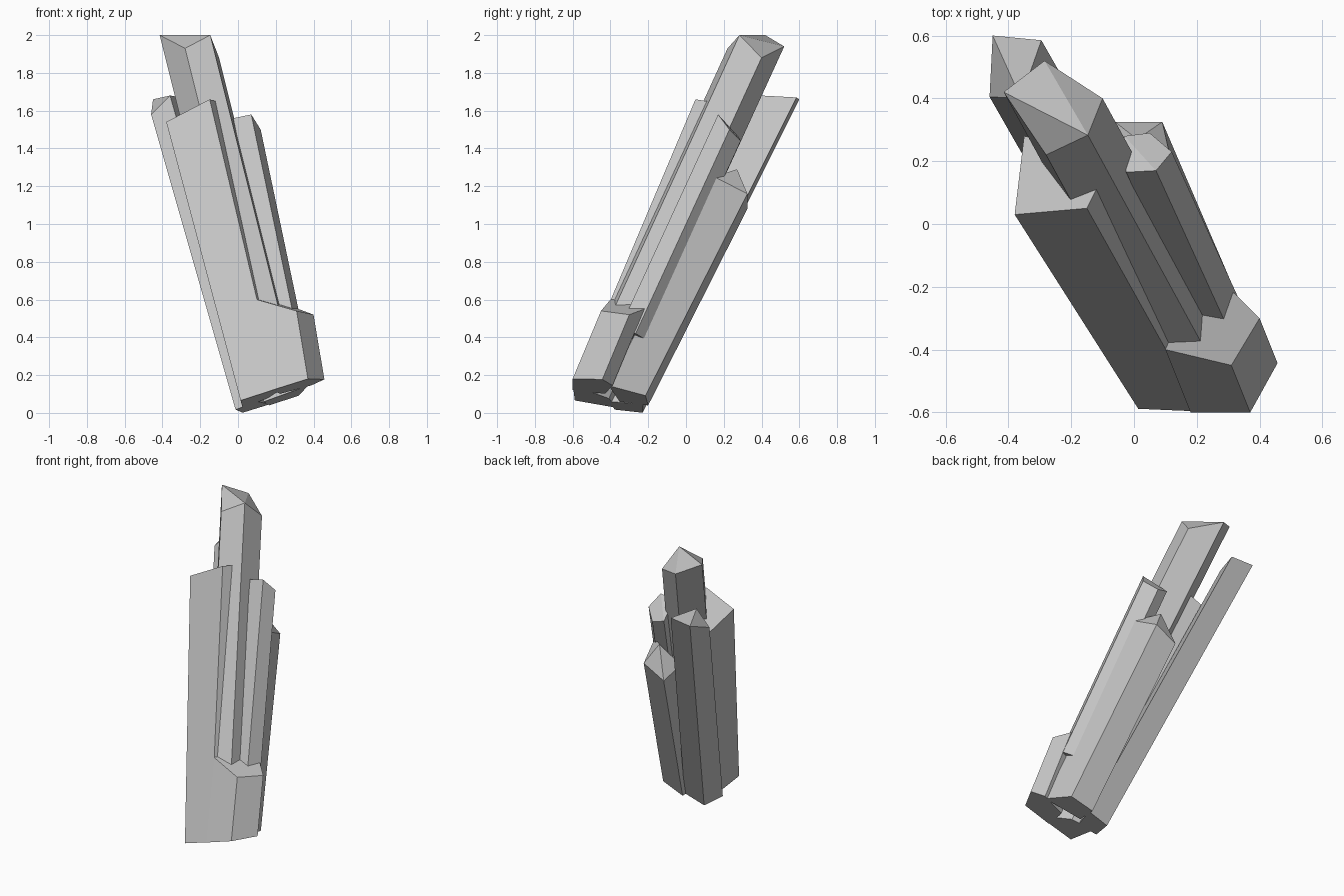
import bpy
import bmesh
from math import radians
from mathutils import Vector

cube = bpy.data.objects.get("Cube")
if cube:
    bpy.data.objects.remove(cube, do_unlink=True)

# One plain grey stone colour
stone = bpy.data.materials.new("grey_stone")
stone.use_nodes = True
grey = (0.55, 0.55, 0.55, 1)
stone.diffuse_color = grey
stone.node_tree.nodes["Principled BSDF"].inputs["Base Color"].default_value = grey

# Slanted plane that cuts off the foot of the whole cluster
FOOT_POINT = Vector((0.02, -0.6, 0.07))
FOOT_NORMAL = Vector((-0.314, 0.19, 1))


def crystal(name, tip, lean, taper=1.0, reach=1.0):
    """Slide the tip corners down the lean to the foot plane and wrap both ends."""
    tip = [Vector(p) for p in tip]
    axis = Vector((*lean, 1))
    centre = sum(tip, Vector()) / len(tip)
    bm = bmesh.new()
    for p in tip:
        offset = (p - centre) * taper
        start = Vector((centre.x + offset.x, centre.y + offset.y, p.z))
        slide = (start - FOOT_POINT).dot(FOOT_NORMAL) / axis.dot(FOOT_NORMAL)
        bm.verts.new(p)
        bm.verts.new(start - axis * slide * reach)
    hull = bmesh.ops.convex_hull(bm, input=bm.verts)
    loose = {v for v in hull["geom_interior"] if isinstance(v, bmesh.types.BMVert)}
    bmesh.ops.delete(bm, geom=list(loose), context="VERTS")
    bmesh.ops.dissolve_limit(bm, angle_limit=radians(4), verts=bm.verts, edges=bm.edges)
    bmesh.ops.recalc_face_normals(bm, faces=bm.faces)
    mesh = bpy.data.meshes.new(name)
    bm.to_mesh(mesh)
    bm.free()
    mesh.materials.append(stone)
    obj = bpy.data.objects.new(name, mesh)
    bpy.context.collection.objects.link(obj)
    return obj


# Broad slab at the front
crystal("front_crystal",
        [(-0.38, 0.03, 1.54), (-0.15, 0.05, 1.66), (-0.12, 0.11, 1.65),
         (-0.2, 0.25, 1.54), (-0.35, 0.28, 1.45)],
        (-0.248, 0.435), taper=0.8)

# Short stump beside it
crystal("short_crystal",
        [(0.1, -0.4, 0.6), (0.31, -0.45, 0.54), (0.4, -0.3, 0.52),
         (0.32, -0.22, 0.55), (0.14, -0.22, 0.6)],
        (-0.167, 0.417))

# Tallest crystal in the middle, with a bevelled tip
crystal("tall_crystal",
        [(-0.415, 0.42, 2), (-0.28, 0.22, 1.93), (-0.147, 0.283, 2),
         (-0.116, 0.226, 1.88), (-0.1, 0.4, 1.88), (-0.285, 0.52, 1.94)],
        (-0.25, 0.457), reach=0.8)

# Long crystal at the back
crystal("back_crystal",
        [(-0.46, 0.405, 1.58), (-0.45, 0.6, 1.66), (-0.295, 0.585, 1.67),
         (-0.36, 0.4, 1.68)],
        (-0.286, 0.5))

# Slim crystal on the outer side
crystal("slim_crystal",
        [(-0.025, 0.165, 1.56), (0.07, 0.17, 1.58), (0.12, 0.23, 1.5),
         (0.05, 0.29, 1.44), (-0.03, 0.28, 1.46)],
        (-0.21, 0.46), reach=0.8)

# Lower pointed crystal at the rear
crystal("rear_low_crystal",
        [(0.13, 0.15, 1.25), (0.09, 0.325, 1.16), (-0.06, 0.325, 1.08),
         (0.01, 0.27, 1.29), (-0.1, 0.2, 1.15)],
        (-0.217, 0.505))
